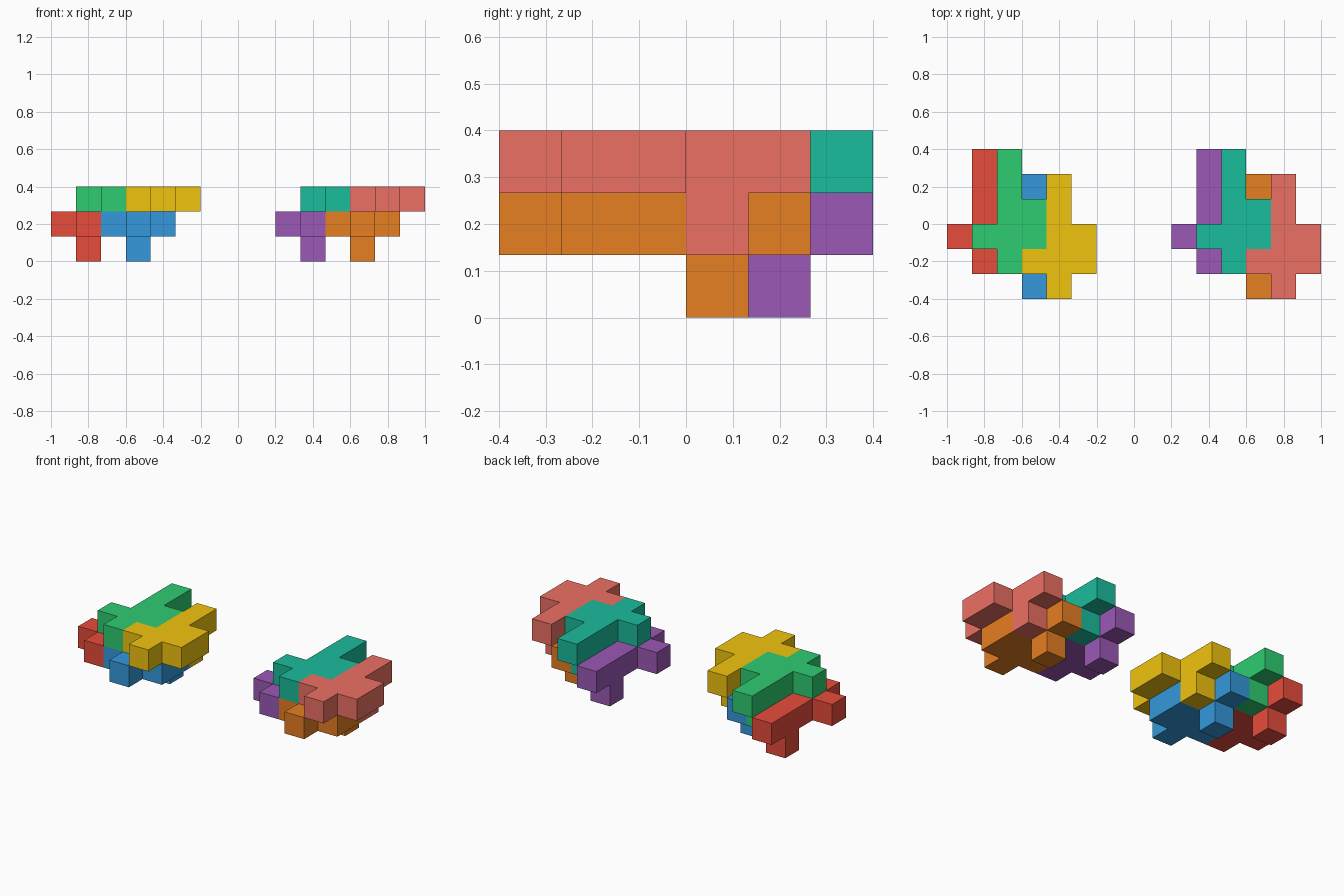
import bpy, bmesh
from mathutils import Vector

if "Cube" in bpy.data.objects:
    bpy.data.objects.remove(bpy.data.objects["Cube"])

U = 2 / 15  # edge of one unit cube

# One puzzle piece: a long bar, side arms and a peg underneath (unit cells)
PIECE = ([(1, y, 0) for y in range(5)]
         + [(0, 1, 0), (2, 1, 0), (2, 2, 0), (1, 3, -1)])


def colour(hex_code):
    def linear(c):
        return c / 12.92 if c <= 0.04045 else ((c + 0.055) / 1.055) ** 2.4
    return tuple(linear(int(hex_code[i:i + 2], 16) / 255) for i in (0, 2, 4)) + (1,)


def cell_faces(cell, cells):
    """Corner loops of the cell sides that are not covered by a neighbour."""
    centre = Vector(cell) + Vector((0.5, 0.5, 0.5))
    for axis in range(3):
        for sign in (-1, 1):
            n = Vector((0, 0, 0))
            n[axis] = sign
            if tuple(int(round(c)) for c in Vector(cell) + n) in cells:
                continue
            a = Vector((0, 0, 0))
            a[(axis + 1) % 3] = 0.5
            b = n.cross(a)
            mid = centre + n * 0.5
            yield [mid + a + b, mid - a + b, mid - a - b, mid + a - b]


def add_piece(name, offset, hex_code):
    cells = {tuple(p + o for p, o in zip(c, offset)) for c in PIECE}
    bm = bmesh.new()
    for cell in sorted(cells):
        for loop in cell_faces(cell, cells):
            bm.faces.new([bm.verts.new((p.x * U - 1, p.y * U - 0.4, p.z * U)) for p in loop])
    bmesh.ops.remove_doubles(bm, verts=bm.verts, dist=1e-4)
    bmesh.ops.recalc_face_normals(bm, faces=bm.faces)
    # merge coplanar squares into clean flat sides
    bmesh.ops.dissolve_limit(bm, angle_limit=0.01, verts=bm.verts, edges=bm.edges)
    mesh = bpy.data.meshes.new(name)
    bm.to_mesh(mesh)
    bm.free()
    mat = bpy.data.materials.new(name + "_colour")
    mat.diffuse_color = colour(hex_code)
    mat.use_nodes = True
    mat.node_tree.nodes["Principled BSDF"].inputs["Base Color"].default_value = mat.diffuse_color
    mesh.materials.append(mat)
    bpy.context.collection.objects.link(bpy.data.objects.new(name, mesh))


# Positions of the four interlocking pieces in a cluster
SLOTS = {"lower_left": (0, 1, 1), "lower_right": (2, 0, 1),
         "upper_left": (1, 1, 2), "upper_right": (3, 0, 2)}
# Two identical clusters, nine cells apart, in different colours
CLUSTERS = {"left_cluster": (0, ("E74C3C", "3498DB", "2ECC71", "F1C40F")),
            "right_cluster": (9, ("9B59B6", "E67E22", "1ABC9C", "EC7063"))}

for cluster, (shift, colours) in CLUSTERS.items():
    for (slot, (x, y, z)), code in zip(SLOTS.items(), colours):
        add_piece(f"{cluster}_{slot}_piece", (x + shift, y, z), code)
